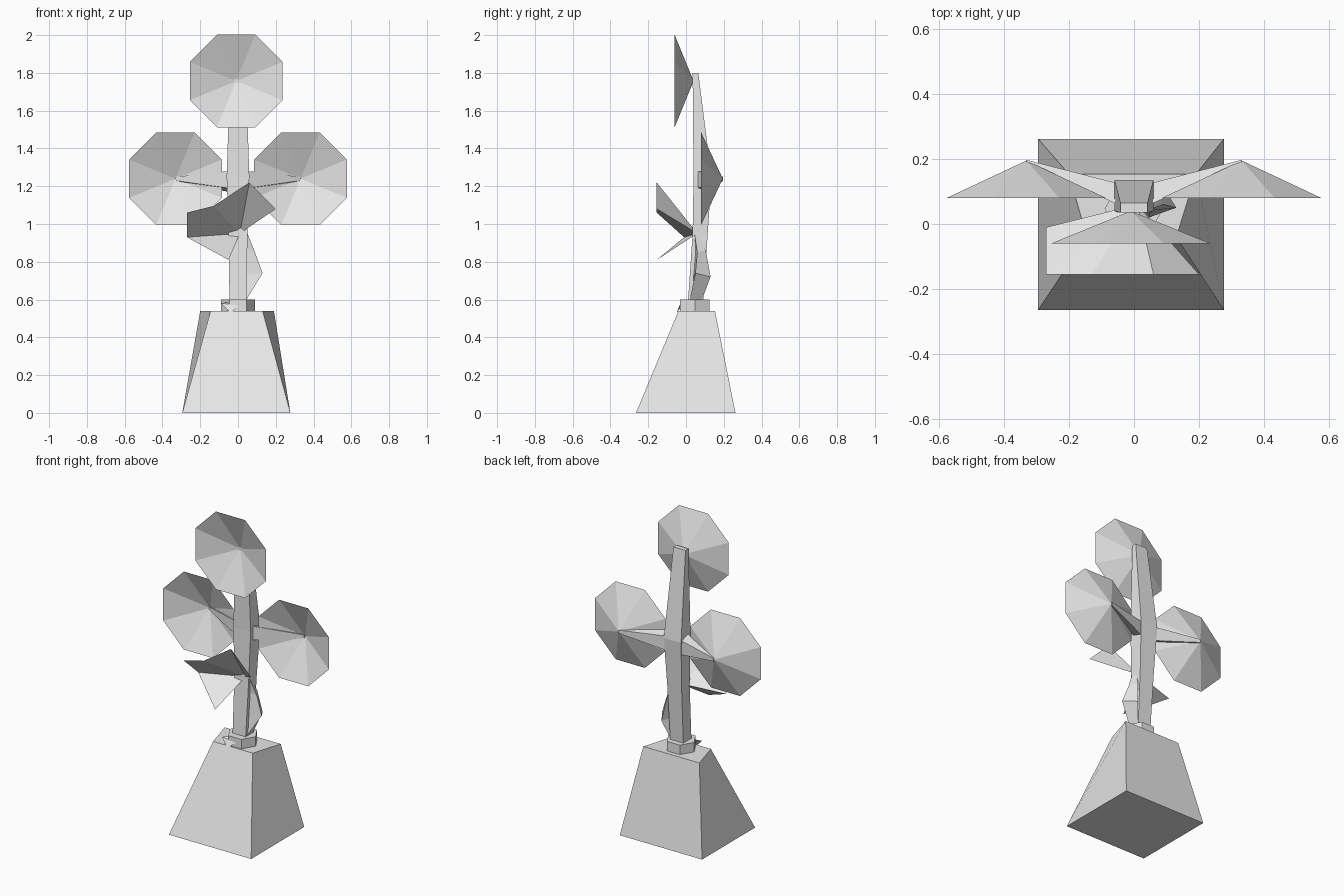
import bpy, bmesh, math

if "Cube" in bpy.data.objects:
    bpy.data.objects.remove(bpy.data.objects["Cube"])

metal = bpy.data.materials.new("light_grey")
metal.diffuse_color = (0.8, 0.8, 0.8, 1)
metal.use_nodes = True
metal.node_tree.nodes["Principled BSDF"].inputs["Base Color"].default_value = metal.diffuse_color


def add_mesh(name, verts, faces, closed=True):
    me = bpy.data.meshes.new(name)
    me.from_pydata(verts, [], faces)
    if closed:
        bm = bmesh.new()
        bm.from_mesh(me)
        bmesh.ops.recalc_face_normals(bm, faces=bm.faces)
        bm.to_mesh(me)
        bm.free()
    me.materials.append(metal)
    ob = bpy.data.objects.new(name, me)
    bpy.context.collection.objects.link(ob)
    return ob


def loft(name, rings):
    """Skin a list of equal-sized vertex rings and cap both ends."""
    n = len(rings[0])
    verts = [v for r in rings for v in r]
    faces = [list(range(n)), list(range(len(verts) - n, len(verts)))]
    for k in range(len(rings) - 1):
        for i in range(n):
            j = (i + 1) % n
            faces.append([k * n + i, k * n + j, (k + 1) * n + j, (k + 1) * n + i])
    return add_mesh(name, verts, faces)


def rect(x0, x1, y0, y1, z):
    return [(x0, y0, z), (x1, y0, z), (x1, y1, z), (x0, y1, z)]


# Tapered plinth, narrower at the front of its top
loft("plinth", [rect(-0.295, 0.277, -0.265, 0.262, 0),
                [(-0.145, -0.04, 0.54), (0.13, -0.04, 0.54),
                 (0.19, 0.153, 0.54), (-0.20, 0.153, 0.54)]])

# Hexagonal collar
loft("collar", [[(0.09 * math.cos(i * math.pi / 3),
                  0.047 + 0.09 * math.sin(i * math.pi / 3), z) for i in range(6)]
                for z in (0.535, 0.60)])

# Bent square mast: height, half width, front y, back y
mast = [(0.58, 0.045, 0.01, 0.09), (0.95, 0.05, 0.035, 0.115),
        (1.25, 0.06, 0.04, 0.135), (1.80, 0.042, 0.035, 0.065)]
loft("mast", [rect(-w, w, f, b, z) for z, w, f, b in mast])


# Open eight-sided dishes: rim centre x, z, rim y, apex y
def dish(name, x, z, rim_y, apex_y):
    r = 0.245 / math.cos(math.pi / 8)
    rim = [(x + r * math.cos((i + 0.5) * math.pi / 4), rim_y,
            z + r * math.sin((i + 0.5) * math.pi / 4)) for i in range(8)]
    add_mesh(name, rim + [(x, apex_y, z)],
             [[i, (i + 1) % 8, 8] for i in range(8)], closed=False)


dish("top_dish", -0.01, 1.757, -0.06, 0.04)
for side, s in (("right", 1), ("left", -1)):
    dish(side + "_dish", s * 0.331, 1.24, 0.08, 0.195)
    # Tapered arm from the mast to the dish
    loft(side + "_arm",
         [[(s * 0.05, 0.06, 1.19), (s * 0.05, 0.06, 1.28),
           (s * 0.05, 0.125, 1.26), (s * 0.05, 0.125, 1.17)],
          [(s * 0.33, 0.185, 1.23), (s * 0.33, 0.185, 1.25),
           (s * 0.33, 0.197, 1.25), (s * 0.33, 0.197, 1.23)]])

# Torn, folded lower dish
add_mesh("broken_dish",
         [(0.01, 0.06, 0.95), (0.20, -0.155, 1.08), (0.06, -0.155, 1.22),
          (-0.13, -0.155, 1.095), (-0.27, -0.155, 1.06),
          (-0.27, -0.01, 0.93), (-0.05, -0.155, 0.81)],
         [[0, i, i + 1] for i in range(1, 6)], closed=False)

# Bent stub that carries the broken dish
loft("bent_stub", [
    [(0.0, 0.03, 0.60), (0.045, 0.02, 0.60), (0.045, 0.085, 0.60)],
    [(0.04, 0.04, 0.73), (0.13, 0.05, 0.74), (0.08, 0.13, 0.72)],
    [(0.04, 0.05, 0.87), (0.09, 0.06, 0.85), (0.06, 0.105, 0.86)],
    [(0.0, 0.045, 0.95), (0.05, 0.045, 0.95), (0.04, 0.065, 0.96)]])

# Loose shard against the collar
add_mesh("shard", [(-0.09, -0.03, 0.58), (-0.04, -0.05, 0.53),
                   (0.01, -0.03, 0.57), (-0.03, 0.0, 0.59)],
         [[0, 1, 2], [0, 1, 3], [1, 2, 3], [0, 2, 3]])
